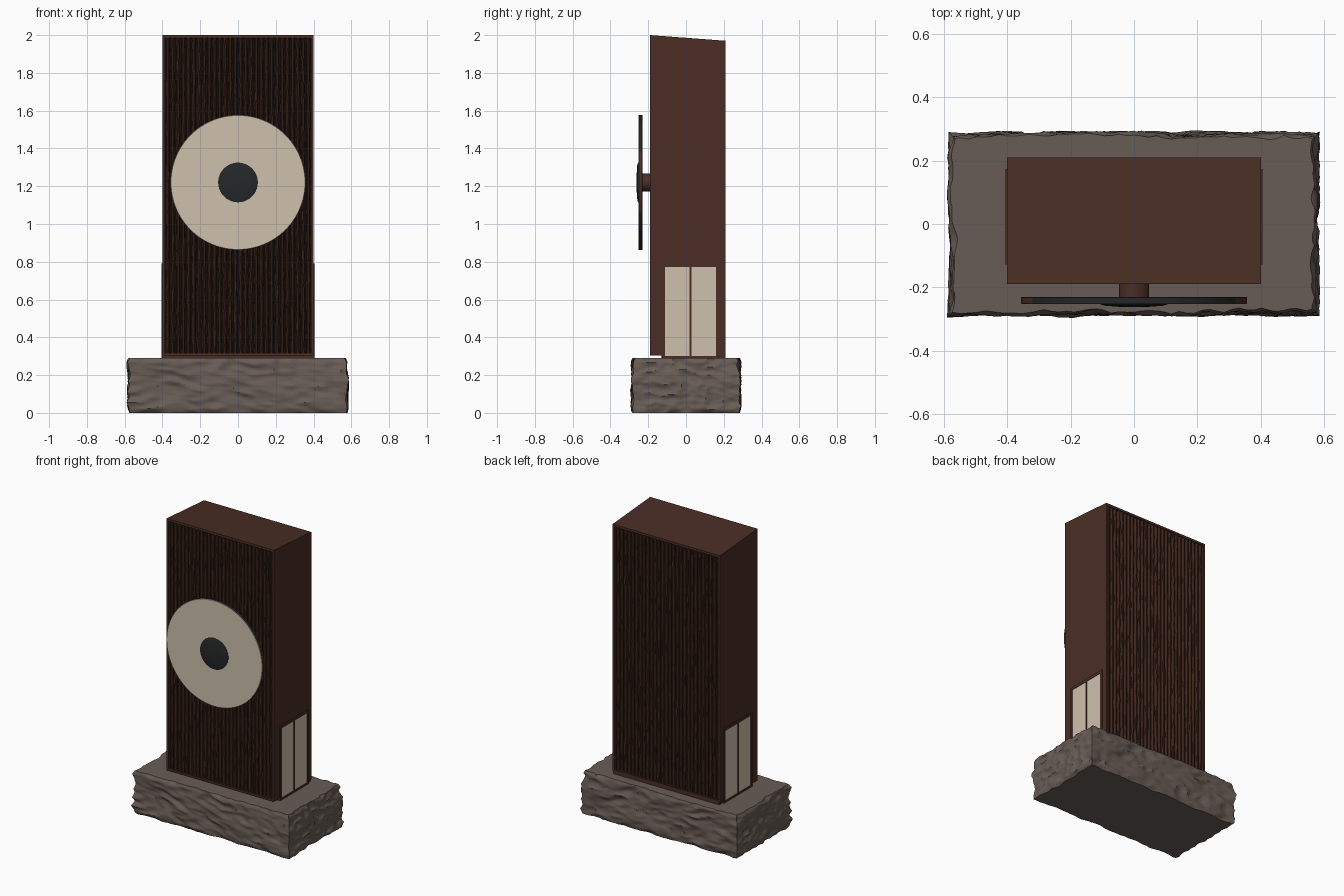
import bpy, bmesh, math, random
from mathutils import Vector, noise

if "Cube" in bpy.data.objects:
    bpy.data.objects.remove(bpy.data.objects["Cube"])

random.seed(4)


def mat(name, rgb):
    m = bpy.data.materials.new(name)
    m.diffuse_color = (*rgb, 1)
    m.use_nodes = True
    m.node_tree.nodes["Principled BSDF"].inputs["Base Color"].default_value = m.diffuse_color
    return m


WOOD = mat("brown wood", (0.069, 0.027, 0.018))
SLAT = mat("slat wood", (0.050, 0.019, 0.012))
DARK = mat("dark groove", (0.014, 0.008, 0.006))
STONE = mat("grey stone", (0.141, 0.108, 0.092))
CREAM = mat("cream", (0.62, 0.53, 0.42))
COAL = mat("charcoal", (0.018, 0.020, 0.021))


def finish(name, bm, *mats):
    bmesh.ops.recalc_face_normals(bm, faces=bm.faces)
    me = bpy.data.meshes.new(name)
    bm.to_mesh(me)
    bm.free()
    for m in mats:
        me.materials.append(m)
    ob = bpy.data.objects.new(name, me)
    bpy.context.collection.objects.link(ob)
    return ob


def smooth(ob, deg):
    bpy.ops.object.select_all(action='DESELECT')
    bpy.context.view_layer.objects.active = ob
    ob.select_set(True)
    bpy.ops.object.shade_smooth_by_angle(angle=math.radians(deg))


def add_box(bm, x0, x1, y0, y1, z0, z1):
    vs = bmesh.ops.create_cube(bm, size=1)["verts"]
    for v in vs:
        v.co = ((x0 + x1) / 2 + v.co.x * (x1 - x0), (y0 + y1) / 2 + v.co.y * (y1 - y0),
                (z0 + z1) / 2 + v.co.z * (z1 - z0))


def box(name, m, *dims):
    bm = bmesh.new()
    add_box(bm, *dims)
    return finish(name, bm, m)


def prism_x(name, m, pts, x0, x1):
    """extrude a (y, z) outline along x"""
    bm = bmesh.new()
    f = bm.faces.new([bm.verts.new((x0, y, z)) for y, z in pts])
    r = bmesh.ops.extrude_face_region(bm, geom=[f])
    for v in r["geom"]:
        if isinstance(v, bmesh.types.BMVert):
            v.co.x = x1
    return finish(name, bm, m)


def top_z(y):
    return 2.0 - 0.03 * (y + 0.19) / 0.40


# rough-hewn stone base: flat top and bottom, chiselled sides
bm = bmesh.new()
HX, HY, H = 0.568, 0.276, 0.29
bmesh.ops.create_cube(bm, size=1)
bmesh.ops.subdivide_edges(bm, edges=bm.edges[:], cuts=47, use_grid_fill=True)
for v in bm.verts:
    c = v.co
    sx, sy = abs(c.x) > 0.499, abs(c.y) > 0.499
    sxs, sys_ = math.copysign(1, c.x), math.copysign(1, c.y)
    p = Vector((c.x * 2 * HX, c.y * 2 * HY, (c.z + 0.5) * H))
    if sx or sy:
        q = Vector((p.x, p.y, p.z * 1.6 + p.x * 0.5))
        n = 0.012 * noise.noise(q * 5) + 0.012 * (1 - 2 * abs(noise.noise(q * 11))) \
            + 0.004 * noise.noise(q * 30)
        n -= 0.009 * max(0, abs(c.z) * 2 - 0.85) / 0.15
        if sx:
            p.x += sxs * (n + 0.003)
        if sy:
            p.y += sys_ * n
    v.co = p
smooth(finish("stone_base", bm, STONE), 35)

# cabinet core and plinth
core = [(-0.168, 0.305), (0.188, 0.305), (0.188, top_z(0.188) - 0.008), (-0.168, top_z(-0.168) - 0.008)]
prism_x("cabinet_core", DARK, core, -0.39, 0.39)
box("plinth", WOOD, -0.395, 0.395, -0.13, 0.208, 0.28, 0.31)

# side panels, sloped top panel, bottom rails
side = [(-0.19, 0.305), (0.21, 0.305), (0.21, top_z(0.21)), (-0.19, top_z(-0.19))]
for s, n in ((-1, "left"), (1, "right")):
    prism_x(n + "_side_panel", WOOD, side, s * 0.386, s * 0.40)
roof = [(-0.19, 1.985), (0.21, 1.955), (0.21, top_z(0.21)), (-0.19, top_z(-0.19))]
prism_x("top_panel", WOOD, roof, -0.40, 0.40)
box("front_bottom_rail", WOOD, -0.39, 0.39, -0.19, -0.16, 0.305, 0.318)
box("back_bottom_rail", WOOD, -0.39, 0.39, 0.18, 0.21, 0.285, 0.318)

# vertical slats on front and back, slightly uneven like hewn wood
N, SEG = 28, 40
pitch = 0.772 / N
for name, y_in, y_out, ztop in (("front_slats", -0.167, -0.188, 1.988), ("back_slats", 0.187, 0.208, 1.958)):
    bm = bmesh.new()
    prof = [(-0.42, 0), (-0.34, 0.7), (-0.14, 1), (0.14, 1), (0.34, 0.7), (0.42, 0)]
    for i in range(N):
        cx = -0.386 + (i + 0.5) * pitch
        prev = None
        for k in range(SEG + 1):
            z = 0.312 + (ztop - 0.312) * k / SEG
            w = random.uniform(0.86, 1.0)
            dx = random.uniform(-0.0012, 0.0012)
            row = [bm.verts.new((cx + dx + a * pitch * w, y_in + (y_out - y_in) * d * random.uniform(0.9, 1), z))
                   for a, d in prof]
            if prev:
                for j in range(len(prof) - 1):
                    bm.faces.new((prev[j], prev[j + 1], row[j + 1], row[j]))
            prev = row
    finish(name, bm, SLAT)

# two-pane doors low on both sides
for s, n in ((-1, "left"), (1, "right")):
    bm = bmesh.new()
    x0, x1 = sorted((s * 0.395, s * 0.406))
    for y0, y1, z0, z1 in ((-0.128, -0.112, 0.288, 0.79), (0.158, 0.174, 0.288, 0.79), (0.018, 0.028, 0.288, 0.79),
                           (-0.128, 0.174, 0.772, 0.79), (-0.128, 0.174, 0.288, 0.302)):
        add_box(bm, x0, x1, y0, y1, z0, z1)
    finish(n + "_door_frame", bm, WOOD)
    bm = bmesh.new()
    x0, x1 = sorted((s * 0.396, s * 0.4025))
    add_box(bm, x0, x1, -0.113, 0.019, 0.30, 0.773)
    add_box(bm, x0, x1, 0.027, 0.159, 0.30, 0.773)
    finish(n + "_door_panes", bm, CREAM)


# lathed parts around the disc axis (y)
def lathe(name, pts, mats, rule=None, steps=96):
    bm = bmesh.new()
    vs = [bm.verts.new((r, y, 0)) for r, y in pts]
    es = [bm.edges.new(e) for e in zip(vs, vs[1:])]
    bmesh.ops.spin(bm, geom=vs + es, cent=(0, 0, 0), axis=(0, 1, 0), angle=math.tau, steps=steps)
    bmesh.ops.remove_doubles(bm, verts=bm.verts[:], dist=1e-5)
    bmesh.ops.recalc_face_normals(bm, faces=bm.faces)
    if rule:
        for f in bm.faces:
            f.normal_update()
            f.material_index = rule(f)
    bmesh.ops.translate(bm, verts=bm.verts[:], vec=(0, 0, 1.22))
    smooth(finish(name, bm, *mats), 35)


def disc_rule(f):
    if f.normal.y < -0.5:
        return 0
    if abs(f.normal.y) < 0.5 and abs(f.normal.z) < 0.42:
        return 2
    return 1


lathe("round_disc", [(0, -0.252), (0.355, -0.252), (0.357, -0.250), (0.357, -0.232), (0.355, -0.230), (0, -0.230)],
      (CREAM, COAL, WOOD), disc_rule)
lathe("disc_centre", [(0, -0.262), (0.05, -0.261), (0.09, -0.258), (0.105, -0.254), (0.105, -0.245), (0, -0.245)],
      (COAL,))
lathe("disc_axle", [(0, -0.235), (0.048, -0.235), (0.048, -0.165), (0, -0.165)], (WOOD,), steps=48)
